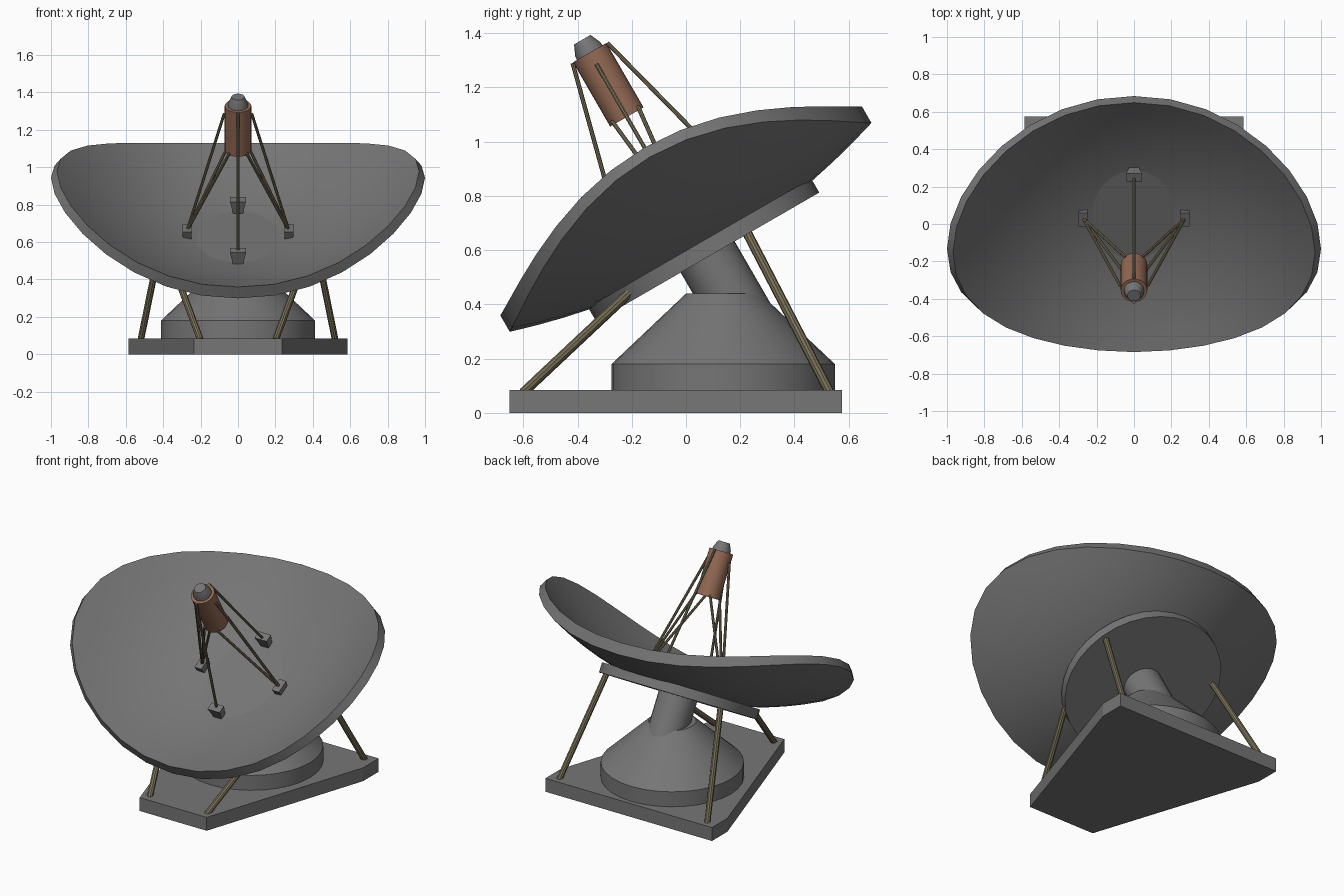
import bpy, bmesh, math
from mathutils import Matrix, Vector

if "Cube" in bpy.data.objects:
    bpy.data.objects.remove(bpy.data.objects["Cube"])


def material(name, rgb):
    m = bpy.data.materials.new(name)
    m.diffuse_color = (*rgb, 1)
    m.use_nodes = True
    m.node_tree.nodes["Principled BSDF"].inputs["Base Color"].default_value = m.diffuse_color
    return m


GREY = material("grey metal", (0.18, 0.18, 0.18))
COPPER = material("copper", (0.30, 0.145, 0.09))
BRASS = material("dull brass", (0.20, 0.17, 0.10))

# Tilted frame of the dish: local z is the dish axis, leaning to the front
TILT = Matrix.Translation((0, 0.08, 0.575)) @ Matrix.Rotation(math.radians(30), 4, 'X')


def finish(name, bm, mat, matrix=None, smooth=True):
    if matrix is not None:
        bm.transform(matrix)
    bmesh.ops.recalc_face_normals(bm, faces=bm.faces)
    me = bpy.data.meshes.new(name)
    bm.to_mesh(me)
    bm.free()
    ob = bpy.data.objects.new(name, me)
    bpy.context.collection.objects.link(ob)
    me.materials.append(mat)
    if smooth:
        bpy.ops.object.select_all(action='DESELECT')
        ob.select_set(True)
        bpy.context.view_layer.objects.active = ob
        bpy.ops.object.shade_smooth_by_angle(angle=math.radians(30))
    return ob


def lathe(name, profile, mat, matrix, n=32):
    """Closed solid turned around z from (radius, height) points."""
    bm = bmesh.new()
    rings = [[bm.verts.new((r * math.cos(2 * math.pi * i / n), r * math.sin(2 * math.pi * i / n), z))
              for i in range(n)] for r, z in profile]
    for a, b in zip(rings, rings[1:]):
        for i in range(n):
            bm.faces.new((a[i], a[i - 1], b[i - 1], b[i]))
    bm.faces.new(rings[0])
    bm.faces.new(rings[-1])
    return finish(name, bm, mat, matrix)


def rod(name, a, b, r, n=10):
    a, b = Vector(a), Vector(b)
    d = b - a
    m = Matrix.Translation(a) @ d.to_track_quat('Z', 'Y').to_matrix().to_4x4()
    return lathe(name, [(r, 0), (r, d.length)], BRASS, m, n)


# Base plate, narrowing to the front
bm = bmesh.new()
outline = [(-0.235, -0.65), (0.235, -0.65), (0.585, 0.42), (0.585, 0.575), (-0.585, 0.575), (-0.585, 0.42)]
face = bm.faces.new([bm.verts.new((x, y, 0)) for x, y in outline])
top = bmesh.ops.extrude_face_region(bm, geom=[face])
bmesh.ops.translate(bm, vec=(0, 0, 0.085), verts=[v for v in top["geom"] if isinstance(v, bmesh.types.BMVert)])
finish("base_plate", bm, GREY, smooth=False)

# Pedestal, neck and back disc
lathe("pedestal", [(0.412, 0.08), (0.412, 0.18), (0.137, 0.44)], GREY, Matrix.Translation((0, 0.137, 0)))
lathe("neck", [(0.115, -0.28), (0.115, 0.01)], GREY, TILT, 24)
lathe("back_disc", [(0.475, 0), (0.475, 0.06)], GREY, TILT)

# Dish: elliptical shell, curved more strongly from side to side
N, RINGS = 32, 8


def bowl(x, y):
    return 0.04 + 0.426 * abs(x) ** 2.1 + 0.263 * y * y


bm = bmesh.new()
shells = []
for side in (0, 1):
    rings = []
    for k in range(1, RINGS + 1):
        ring = []
        for i in range(N):
            t = 2 * math.pi * i / N
            x, y = math.cos(t) * k / RINGS, 0.77 * math.sin(t) * k / RINGS
            z = bowl(x, y)
            if side:
                z -= 0.035 + 0.035 * (k / RINGS) ** 2 - 0.03 * x * x
            else:
                x *= 0.968
            ring.append(bm.verts.new((x, y, z)))
        rings.append(ring)
    centre = bm.verts.new((0, 0, 0.04 - 0.035 * side))
    for i in range(N):
        bm.faces.new((centre, rings[0][i - 1], rings[0][i]))
        for a, b in zip(rings, rings[1:]):
            bm.faces.new((a[i - 1], a[i], b[i], b[i - 1]))
    shells.append(rings[-1])
for i in range(N):
    bm.faces.new((shells[0][i - 1], shells[0][i], shells[1][i], shells[1][i - 1]))
finish("dish", bm, GREY, TILT)

# Receiver with its tapered cap
lathe("receiver", [(0.071, 0.596), (0.071, 0.87)], COPPER, TILT, 24)
lathe("receiver_cap", [(0.055, 0.86), (0.053, 0.885), (0.035, 0.925)], GREY, TILT, 16)

# Strut pads, wider at the top
for name, deg, low, high in (("right", 0, 0.03, 0.115), ("back", 90, 0.05, 0.135),
                             ("left", 180, 0.03, 0.115), ("front", 270, 0.05, 0.135)):
    bm = bmesh.new()
    bmesh.ops.create_cube(bm, size=1)
    for v in bm.verts:
        up = v.co.z > 0
        v.co.x *= 0.05 if up else 0.04
        v.co.y *= 0.085 if up else 0.05
        v.co.z = high if up else low
        v.co.x += 0.272
    finish(name + "_strut_pad", bm, GREY, TILT @ Matrix.Rotation(math.radians(deg), 4, 'Z'), smooth=False)

# Receiver struts
rod("front_strut", TILT @ Vector((0, -0.27, 0.11)), TILT @ Vector((0, -0.074, 0.868)), 0.008, 8)
rod("back_strut", TILT @ Vector((0, 0.27, 0.11)), TILT @ Vector((0, 0.074, 0.868)), 0.008, 8)
for s, side in ((1, "right"), (-1, "left")):
    foot = TILT @ Vector((0.272 * s, 0, 0.1))
    rod(side + "_upper_strut", foot, TILT @ Vector((0.074 * s, 0, 0.82)), 0.008, 8)
    for v, end in ((-0.055, "front"), (0.055, "back")):
        rod(f"{side}_{end}_lower_strut", foot, TILT @ Vector((0.045 * s, v, 0.61)), 0.008, 8)

    # Support legs from plate to back disc
    rod(side + "_front_leg", (0.2 * s, -0.6, 0.075), (0.345 * s, -0.185, 0.465), 0.018)
    rod(side + "_back_leg", (0.52 * s, 0.53, 0.075), (0.40 * s, 0.225, 0.665), 0.018)
